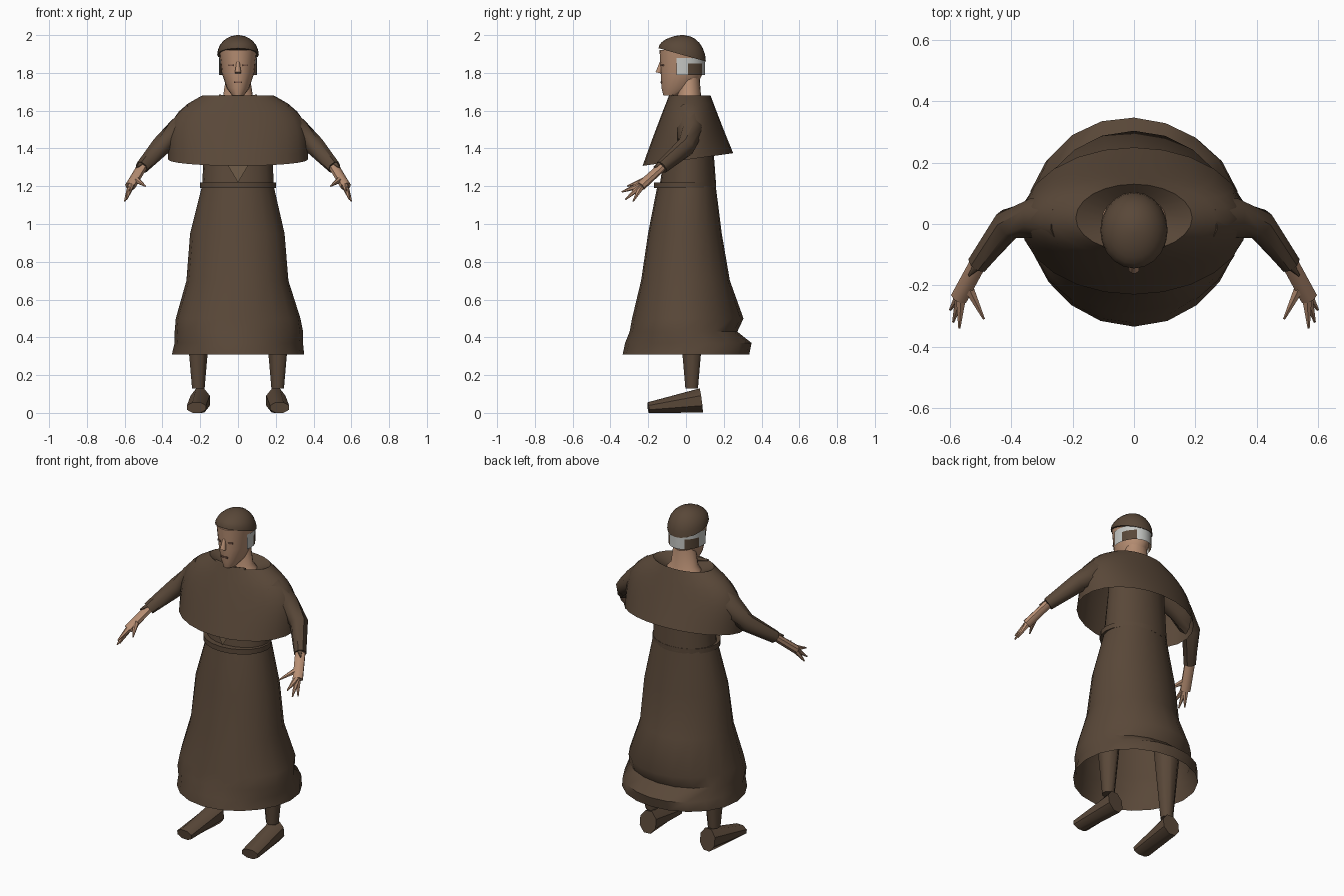
import bpy
import math
from mathutils import Vector

default_cube = bpy.data.objects.get("Cube")
if default_cube:
    bpy.data.objects.remove(default_cube, do_unlink=True)


def material(name, red, green, blue):
    mat = bpy.data.materials.new(name)
    mat.use_nodes = True
    colour = (red, green, blue, 1)
    mat.diffuse_color = colour
    shader = mat.node_tree.nodes["Principled BSDF"]
    shader.inputs["Base Color"].default_value = colour
    shader.inputs["Roughness"].default_value = 0.9
    return mat


cloth = material("brown cloth", 0.1, 0.064, 0.04)
panel_cloth = material("light brown cloth", 0.15, 0.1, 0.06)
skin = material("skin", 0.47, 0.27, 0.17)
dark_skin = material("dark skin", 0.2, 0.1, 0.07)
grey = material("grey hair", 0.56, 0.57, 0.55)


def build(name, verts, faces, mat, mirror=False, keep=None):
    """Make a smooth object with sharp creases, on both sides if mirrored."""
    if keep:
        faces = [face for face in faces
                 if keep(sum((Vector(verts[i]) for i in face), Vector()) / len(face))]
    mesh = bpy.data.meshes.new(name)
    mesh.from_pydata(verts, [], faces)
    mesh.materials.append(mat)
    part = bpy.data.objects.new(name, mesh)
    bpy.context.collection.objects.link(part)
    if mirror:
        part.modifiers.new("other side", "MIRROR").use_mirror_merge = False
    bpy.ops.object.select_all(action="DESELECT")
    part.select_set(True)
    bpy.context.view_layer.objects.active = part
    bpy.ops.object.shade_smooth_by_angle(angle=math.radians(45))
    return part


def skin_rings(count, sides, closed):
    """Join successive rings with quads, and close both ends if asked."""
    faces = []
    for ring in range(count - 1):
        for side in range(sides):
            a = ring * sides + side
            b = ring * sides + (side + 1) % sides
            faces.append((a, b, b + sides, a + sides))
    if closed:
        last = (count - 1) * sides
        faces += [tuple(reversed(range(sides))), tuple(range(last, last + sides))]
    return faces


def loft(name, rings, mat, sides=20, closed=False, ripple=0, **options):
    """Stack ovals given as height, half width, front, back and slope."""
    verts = []
    for level, (z, half_width, front, back, *slope) in enumerate(rings):
        for side in range(sides):
            angle = math.tau * side / sides
            swell = 1 + ripple * math.sin(3 * angle + level)
            x = swell * half_width * math.cos(angle)
            y = (front + back + swell * (back - front) * math.sin(angle)) / 2
            verts.append((x, y, z + y * sum(slope)))
    return build(name, verts, skin_rings(len(rings), sides, closed), mat, **options)


def tube(name, points, start, end, mat, width=None, sides=8, mirror=True):
    """Sweep a section that tapers evenly from the start to the end radius."""
    points = [Vector(point) for point in points]
    last = len(points) - 1
    verts = []
    for step, point in enumerate(points):
        radius = start + (end - start) * step / last
        along = points[min(step + 1, last)] - points[max(step - 1, 0)]
        turn = along.to_track_quat("Z", "Y")
        for side in range(sides):
            angle = math.tau * (side + 0.5) / sides
            offset = Vector(((width or radius) * math.cos(angle), radius * math.sin(angle), 0))
            verts.append(point + turn @ offset)
    return build(name, verts, skin_rings(len(points), sides, True), mat, mirror=mirror)


def face_plate(name, x, y, z, half_width, turn=0, mirror=False):
    """Thin dark strip laid on the face."""
    thin = 0.004
    verts = []
    for depth in (-thin, thin):
        for u, v in ((-1, -1), (1, -1), (1, 1), (-1, 1)):
            across = u * half_width
            verts.append((x + across * math.cos(turn) - depth * math.sin(turn),
                          y + across * math.sin(turn) + depth * math.cos(turn),
                          z + v * thin))
    return build(name, verts, skin_rings(2, 4, True), dark_skin, mirror=mirror)


# Robe with a flared, trailing hem
loft("skirt", [
    (0.31, 0.35, -0.33, 0.34), (0.37, 0.34, -0.32, 0.35), (0.43, 0.34, -0.3, 0.27),
    (0.5, 0.33, -0.29, 0.3), (0.7, 0.27, -0.24, 0.23), (0.95, 0.25, -0.2, 0.19),
    (1.2, 0.19, -0.15, 0.16)], cloth, ripple=0.015)
loft("robe_body", [(1.2, 0.19, -0.14, 0.16), (1.6, 0.17, -0.08, 0.13)], cloth)
loft("belt", [(1.19, 0.2, -0.17, 0.16), (1.22, 0.2, -0.17, 0.16)], cloth, closed=True)
build("front_panel", [(-0.06, -0.14, 1.32), (0, -0.15, 1.22), (0.06, -0.14, 1.32)],
      [(0, 1, 2)], panel_cloth)

# Shoulder cape: straight front and back, rounded shoulders, collar folded in
cape_rings = []
for step in range(9):
    t = step / 8
    cape_rings.append((1.34 + 0.34 * t, 0.37 - 0.18 * t ** 4,
                       -0.23 + 0.14 * t, 0.25 - 0.12 * t, 0.14 * (1 - t)))
cape_rings.append((1.64, 0.1, -0.06, 0.09))
loft("cape", cape_rings, cloth, sides=24)
tube("collar_tip", [(0, -0.08, 1.66), (0.1, -0.07, 1.68)], 0.014, 0.006, cloth)

# Sleeves with a pointed cuff
wrist = (0.51, -0.13, 1.3)
tube("sleeve", [(0.22, 0.01, 1.57), (0.32, 0.02, 1.49), (0.41, 0, 1.41), wrist],
     0.085, 0.036, cloth)
tube("cuff_point", [(0.49, -0.11, 1.33), (0.54, -0.17, 1.3)], 0.025, 0.003, cloth)

# Hands: a palm and four pointed fingers
palm_end = Vector((0.57, -0.24, 1.2))
tube("palm", [wrist, palm_end], 0.023, 0.025, skin, width=0.03)
finger_tips = {"thumb": (0.49, -0.31, 1.2), "outer_finger": (0.6, -0.28, 1.12),
               "middle_finger": (0.59, -0.32, 1.13), "inner_finger": (0.57, -0.34, 1.17)}
for finger, tip in finger_tips.items():
    root = palm_end.lerp(Vector(wrist), 0.4 if finger == "thumb" else 0.1)
    tube(finger, [root, tip], 0.02, 0.004, skin, sides=6)

# Legs and shoes
tube("leg", [(0.21, 0.03, 0.13), (0.21, 0.03, 0.6)], 0.036, 0.08, cloth)
tube("shoe", [(0.2, 0.08, 0.065), (0.22, -0.2, 0.028)], 0.07, 0.03, cloth, width=0.055)

# Neck and head
loft("neck", [(1.6, 0.14, -0.06, 0.11), (1.67, 0.08, -0.05, 0.08),
              (1.8, 0.06, -0.04, 0.07)], skin)
loft("head", [(1.68, 0.03, -0.12, -0.03), (1.72, 0.06, -0.13, 0.05),
              (1.8, 0.086, -0.134, 0.09), (1.92, 0.1, -0.14, 0.09)], skin, closed=True)
tube("nose", [(0, -0.13, 1.86), (0, -0.145, 1.8)], 0.008, 0.018, skin, mirror=False)
face_plate("mouth", 0, -0.132, 1.75, 0.022)
face_plate("eye", 0.037, -0.126, 1.84, 0.014, turn=0.4, mirror=True)

# Hair round the sides and back, with a darker patch on each side
hair = loft("hair", [(1.79 + 0.03 * step, 0.1, -0.14, 0.1) for step in range(4)],
            grey, sides=24, keep=lambda centre: centre.y > -0.04)
hair.data.materials.append(cloth)
for face in hair.data.polygons:
    on_side = 0.02 < face.center.y < 0.08
    face.material_index = int(on_side and face.center.z < 1.85)

# Domed cap, raised over the forehead
cap_rings = []
for step in range(7):
    up, out = math.sin(step / 4), math.cos(step / 4)
    cap_rings.append((1.89 + 0.11 * up, 0.11 * out,
                      -0.02 - 0.125 * out, -0.02 + 0.125 * out, 0.28 * (up - 1)))
loft("cap", cap_rings, cloth, closed=True)
